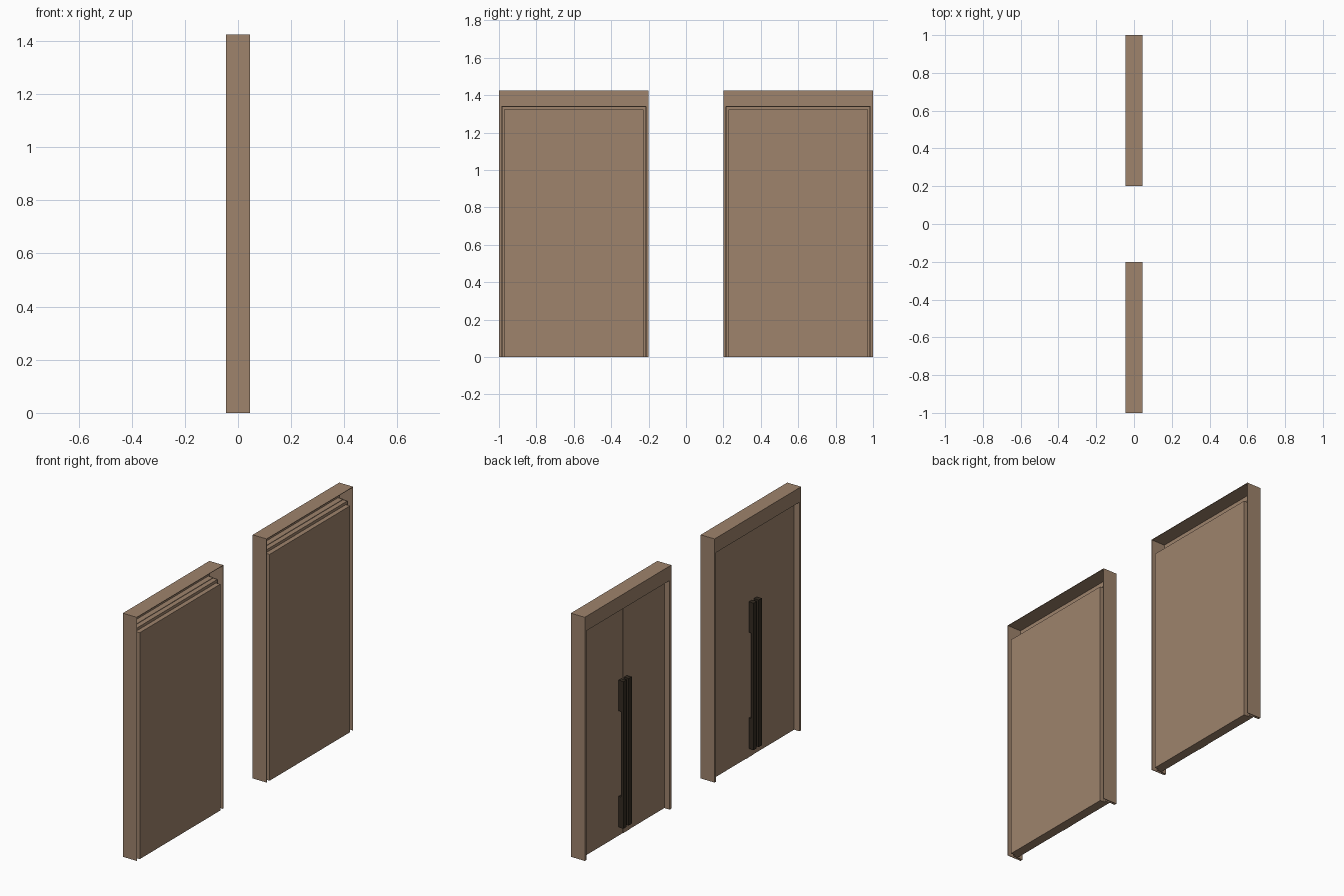
import bpy
from mathutils import Vector

if "Cube" in bpy.data.objects:
    bpy.data.objects.remove(bpy.data.objects["Cube"])


def material(name, color):
    m = bpy.data.materials.new(name)
    m.diffuse_color = (*color, 1)
    m.use_nodes = True
    m.node_tree.nodes["Principled BSDF"].inputs["Base Color"].default_value = m.diffuse_color
    return m


WOOD = material("warm brown", (0.342, 0.227, 0.150))
DARK = material("dark bronze", (0.034, 0.024, 0.015))


def box(name, x, y, z, mat=WOOD):
    """Box from (min, max) ranges on each axis."""
    lo, hi = [Vector(v) for v in zip(*(sorted(r) for r in (x, y, z)))]
    verts = [(a, b, c) for a in (lo.x, hi.x) for b in (lo.y, hi.y) for c in (lo.z, hi.z)]
    faces = [(0, 1, 3, 2), (4, 6, 7, 5), (0, 4, 5, 1), (2, 3, 7, 6), (0, 2, 6, 4), (1, 5, 7, 3)]
    me = bpy.data.meshes.new(name)
    me.from_pydata(verts, [], faces)
    me.materials.append(mat)
    ob = bpy.data.objects.new(name, me)
    bpy.context.collection.objects.link(ob)
    return ob


X0, X1 = -0.045, 0.045      # front face and open back of the frame
TOP, OPEN = 1.425, 1.34     # frame height, opening height
T = 0.003                   # sheet thickness of the hollow frame
LEAF = -0.010               # front plane of the recessed door leaves

# Two door units mirrored about y = 0
for s, side in ((-1, "near"), (1, "far")):
    def part(name, x, y, z, mat=WOOD):
        return box(f"{side}_{name}", x, (s * y[0], s * y[1]), z, mat)

    # Hollow frame: top, sides, header face
    part("frame_top", (X0, X1), (0.2, 1.0), (TOP - T, TOP))
    part("header_face", (X0, X0 + T), (0.2, 1.0), (OPEN, TOP - T))
    part("header_reveal", (X0 + T, LEAF), (0.215, 0.985), (OPEN, OPEN + T))
    for nm, outer, d in (("inner", 0.2, 1), ("outer", 1.0, -1)):
        part(f"{nm}_jamb_side", (X0, X1), (outer, outer + d * T), (0, TOP - T))
        part(f"{nm}_jamb_face", (X0, X0 + T), (outer + d * T, outer + d * 0.015), (0, OPEN))
        part(f"{nm}_jamb_reveal", (X0 + T, LEAF), (outer + d * (0.015 - T), outer + d * 0.015), (0, OPEN))

    # Door leaves, meeting strip and stepped back panel
    part("inner_leaf", (LEAF, 0.018), (0.215, 0.6), (0, OPEN))
    part("outer_leaf", (LEAF, 0.018), (0.6, 0.985), (0, OPEN))
    part("meeting_strip", (LEAF - 0.002, LEAF), (0.534, 0.6), (0, OPEN))
    part("back_panel", (0.018, X1), (0.228, 0.972), (0, 1.324))

    # Pair of long pull handles on end mounts
    for nm, y in (("inner", (0.562, 0.592)), ("outer", (0.610, 0.640))):
        part(f"{nm}_handle_bar", (-0.043, -0.028), y, (0.05, 0.91), DARK)
        for end, z in (("lower", (0.05, 0.23)), ("upper", (0.73, 0.91))):
            part(f"{nm}_{end}_mount", (-0.028, LEAF), (y[0] + 0.003, y[1] - 0.003), z, DARK)
